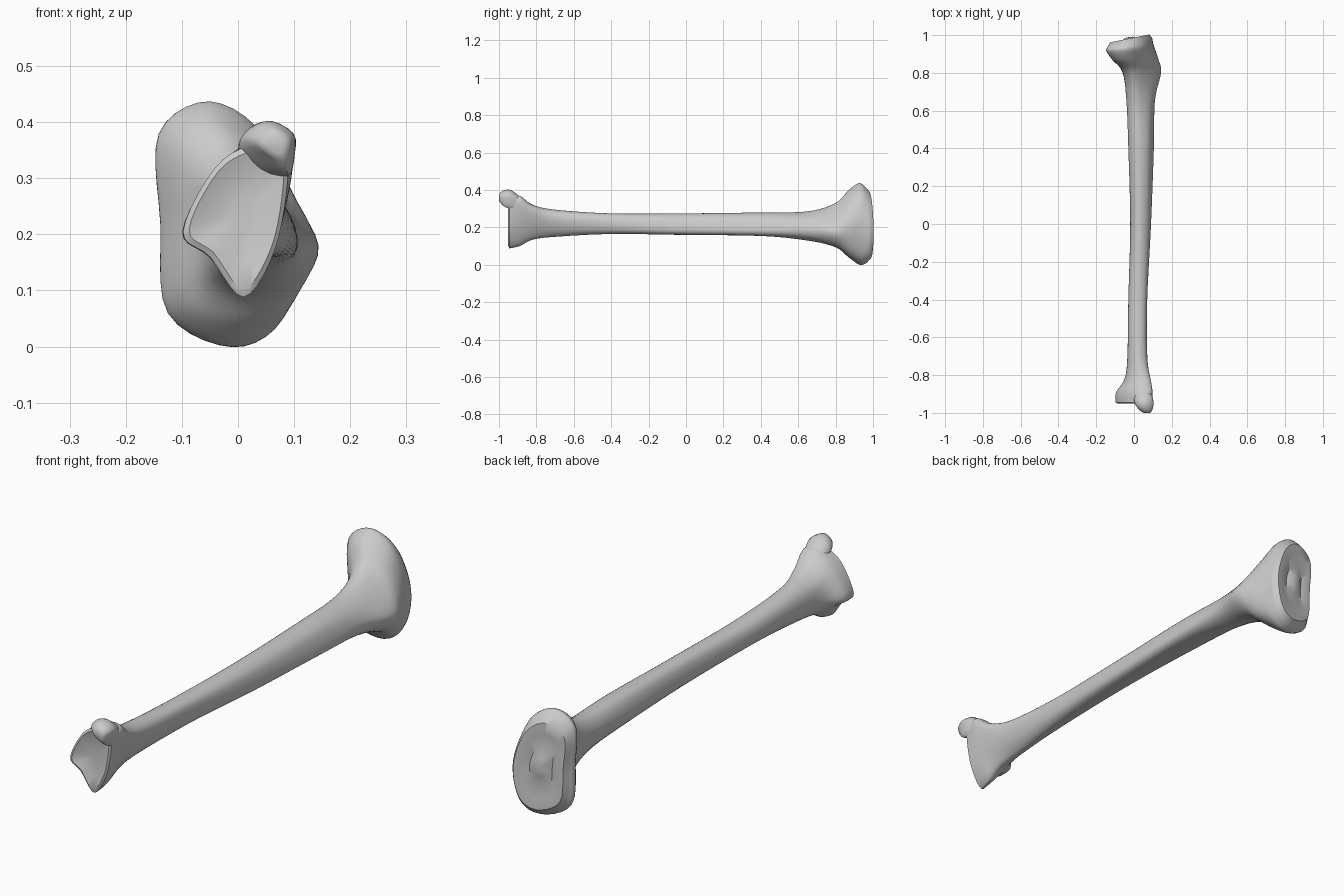
import bpy
import bmesh
from mathutils import Vector

cube = bpy.data.objects.get("Cube")
if cube:
    bpy.data.objects.remove(cube, do_unlink=True)

bone = bpy.data.materials.new("bone grey")
bone.use_nodes = True
colour = (0.6, 0.6, 0.6, 1)
bone.diffuse_color = colour
bone.node_tree.nodes["Principled BSDF"].inputs["Base Color"].default_value = colour


def spline(points, steps, closed):
    """Catmull-Rom curve through the points."""
    n = len(points)
    result = []
    for i in range(n if closed else n - 1):
        if closed:
            a, b, c, d = (points[(i + k) % n] for k in (-1, 0, 1, 2))
        else:
            a, b, c, d = (points[min(max(i + k, 0), n - 1)] for k in (-1, 0, 1, 2))
        for s in range(steps):
            t = s / steps
            result.append(b + (c - a) * t / 2
                          + (a - b * 2.5 + c * 2 - d / 2) * t ** 2
                          + (b * 1.5 - a / 2 - c * 1.5 + d / 2) * t ** 3)
    if not closed:
        result.append(points[-1].copy())
    return result


def section(y, *outline, tilt=0):
    """Closed cross-section; outline pairs are x, z in hundredths."""
    pairs = zip(outline[::2], outline[1::2])
    return [Vector((x / 100, y + tilt * x / 100, z / 100)) for x, z in pairs]


def inset(ring, scale, shift):
    """Copy of a ring drawn in toward its middle and moved along the bone."""
    centre = sum(ring, Vector()) / len(ring)
    return [centre + (p - centre) * scale + Vector((0, shift, 0)) for p in ring]


def loft(name, sections, start_cap, end_cap, around=5, along=5, angle=0.7):
    rails = [spline(list(rail), along, False) for rail in zip(*sections)]
    rings = [spline(list(ring), around, True) for ring in zip(*rails)]
    first, last = rings[0], rings[-1]
    rings = [inset(first, *c) for c in reversed(start_cap)] + rings
    rings += [inset(last, *c) for c in end_cap]
    bm = bmesh.new()
    loops = [[bm.verts.new(p) for p in ring] for ring in rings]
    n = len(loops[0])
    for a, b in zip(loops, loops[1:]):
        for i in range(n):
            j = (i + 1) % n
            bm.faces.new((a[i], a[j], b[j], b[i]))
    bm.faces.new(loops[0])
    bm.faces.new(loops[-1])
    bmesh.ops.recalc_face_normals(bm, faces=bm.faces)
    mesh = bpy.data.meshes.new(name)
    bm.to_mesh(mesh)
    bm.free()
    mesh.materials.append(bone)
    obj = bpy.data.objects.new(name, mesh)
    bpy.context.collection.objects.link(obj)
    bpy.ops.object.select_all(action="DESELECT")
    obj.select_set(True)
    bpy.context.view_layer.objects.active = obj
    bpy.ops.object.shade_smooth_by_angle(angle=angle)
    return obj


# Flared ankle end: left, upper left, top, upper right, right, then underside
ankle_end = [
    section(-0.945, -9.8, 20.5, -4, 32, 3, 36, 8, 34, 8.8, 29, 6.5, 17, 1, 8.8, -5, 16),
    section(-0.89, -9.5, 20.5, -4, 31, 3, 36.5, 9, 36, 9.5, 30, 6.5, 18, 1.5, 10, -5, 16),
    section(-0.82, -5, 21, -3, 28, 3, 32, 8, 31, 8.5, 27, 6, 19, 2, 13.5, -3, 16),
]

# Slender shaft with a crest along its lower right edge
shaft = [
    section(-0.7, -3.5, 22, -2, 27, 2, 29.5, 6, 28, 7, 24, 5, 18, 1.5, 15, -2, 17),
    section(-0.4, -3, 22, -1.5, 26, 2.5, 27.5, 6, 26, 7, 22, 6, 18, 3, 16.5, -1.5, 18),
    section(0, -2, 20.5, -0.5, 26, 3.5, 27.5, 7.5, 25, 9, 20, 8, 16.8, 4, 16, 0, 17),
    section(0.4, -3, 21, -1, 26.5, 3, 28, 8, 25.5, 10.5, 19, 9, 16, 4.5, 15.5, -1, 16.5),
    section(0.65, -4, 22, -2, 27, 2, 28.5, 8, 25, 11, 19.5, 9.5, 15, 4, 13, -2, 15.5),
]

# Broad knee end with the front bump below the plateau
knee_end = [
    section(0.8, -6, 22, -5, 30, 0, 33, 8, 27, 14.3, 18, 10, 11, 2, 9.5, -5, 13),
    section(0.87, -11, 22, -11, 36, -4, 40, 6, 33, 13, 19, 9, 7, -1, 4, -10, 8),
    section(0.93, -13.8, 22, -14, 38, -5, 43.7, 5, 37, 10.5, 20, 8, 5, -1, 0, -12.5, 6, tilt=0.1),
    section(0.965, -13, 22, -13.5, 37, -5, 42, 4, 36, 9.5, 20, 7, 5.5, -1, 1, -11.5, 6.5, tilt=0.2),
]

loft("long_bone", ankle_end + shaft + knee_end,
     start_cap=[(0.9, -0.006), (0.6, 0.004), (0.25, 0.008)],
     end_cap=[(0.88, 0.022), (0.65, 0.022), (0.4, 0.013), (0.18, 0.028), (0.06, 0.03)])

# Rounded knob projecting beyond the ankle joint
loft("ankle_knob", [
    section(-0.995, 4, 36, 5, 38, 7, 38.5, 9, 37, 9, 35, 8, 33.5, 6, 34),
    section(-0.97, 1.5, 36.5, 3, 39, 6, 40, 9.7, 38, 10, 35, 8.8, 31, 5, 33),
    section(-0.93, 0, 35, 2, 38.5, 6, 39.7, 9.8, 37.5, 10, 34, 8.8, 30, 4, 31),
    section(-0.87, 1, 31, 3, 34, 6, 34.8, 8, 34, 8.5, 31, 7.5, 28, 4, 29),
], start_cap=[(0.6, -0.005)], end_cap=[], around=3, along=3)
